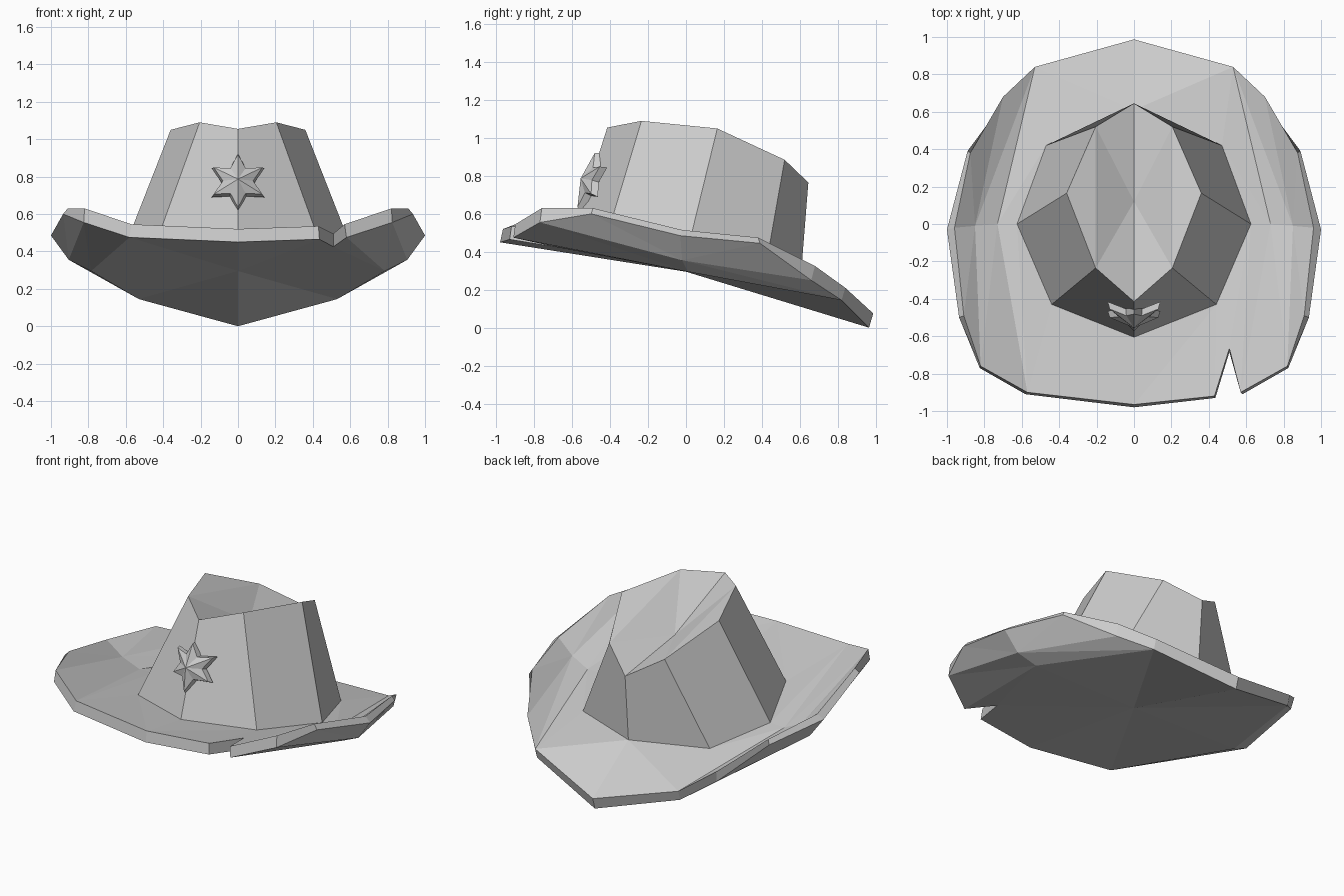
import bpy, bmesh, math
from mathutils import Vector

cube = bpy.data.objects.get("Cube")
if cube:
    bpy.data.objects.remove(cube, do_unlink=True)

felt = bpy.data.materials.new("light_grey")
felt.use_nodes = True
felt.diffuse_color = (0.6, 0.6, 0.6, 1)
felt.node_tree.nodes["Principled BSDF"].inputs["Base Color"].default_value = (0.6, 0.6, 0.6, 1)


class Part:
    """Collects faces given by corner positions and welds them into one object."""

    def __init__(self, name):
        self.name, self.bm = name, bmesh.new()

    def face(self, *corners):
        self.bm.faces.new([self.bm.verts.new(c) for c in corners])

    def finish(self):
        bmesh.ops.remove_doubles(self.bm, verts=self.bm.verts, dist=0.0005)
        bmesh.ops.recalc_face_normals(self.bm, faces=self.bm.faces)
        mesh = bpy.data.meshes.new(self.name)
        self.bm.to_mesh(mesh)
        self.bm.free()
        mesh.materials.append(felt)
        obj = bpy.data.objects.new(self.name, mesh)
        bpy.context.collection.objects.link(obj)
        return obj


def flip(points, side):
    return [Vector((x * side, y, z)) for x, y, z in points]


# Half outlines, all from front to back
BASE = [(0, -.605, .46), (.44, -.43, .44), (.625, 0, .375), (.47, .42, .32), (0, .61, .325)]
CREST = [(0, -.415, 1.055), (.205, -.235, 1.09), (.36, .165, 1.05), (.205, .52, .885), (0, .645, .765)]
RIM_TOP = [(0, -.965, .52), (.57, -.9, .545), (.82, -.76, .63), (.91, -.49, .63), (.96, -.02, .515),
           (.875, .38, .475), (.7, .68, .325), (.53, .84, .21), (0, .987, .075)]
RIM_LOW = [(0, -.98, .45), (.58, -.91, .475), (.825, -.77, .555), (.935, -.5, .6), (1, -.03, .485),
           (.89, .39, .445), (.69, .66, .25), (.53, .82, .145), (0, .965, 0)]
# Outer and inner creases where the brim curls up at the sides
FOLDS_TOP = [(.85, -.01, .425), (.73, 0, .37)]
FOLDS_LOW = [(.905, -.02, .355), (.785, .01, .295)]
DENT = Vector((0, .12, .84))
UNDER = Vector((0, 0, .295))

# Crown: leaning octagonal wall with a dented top
crown = Part("crown")
for side in (1, -1):
    base, crest = flip(BASE, side), flip(CREST, side)
    for i in range(4):
        crown.face(base[i], base[i + 1], crest[i + 1], crest[i])
    crown.face(crest[1], crest[2], crest[3])
    for a, b in ((0, 1), (1, 3), (3, 4)):
        crown.face(DENT, crest[a], crest[b])
crown.finish()

# Brim: curled sides, low back, and a V-shaped nick at the front left
brim = Part("brim")
for side in (1, -1):
    base, top, low = flip(BASE, side), flip(RIM_TOP, side), flip(RIM_LOW, side)
    fold_top, inner_top = flip(FOLDS_TOP, side)
    fold_low, inner_low = flip(FOLDS_LOW, side)
    # curled sides and outer edge
    for i in range(2, 7):
        brim.face(fold_top, top[i], top[i + 1])
        brim.face(fold_low, low[i], low[i + 1])
    for i in range(1, 8):
        brim.face(top[i], top[i + 1], low[i + 1], low[i])
    for rim, fold, inner in ((top, fold_top, inner_top), (low, fold_low, inner_low)):
        brim.face(inner, fold, rim[2])
        brim.face(inner, fold, rim[7])
        brim.face(inner, rim[2], rim[1])
    # back and middle of the upper and lower surfaces
    brim.face(base[2], inner_top, top[1])
    brim.face(base[3], inner_top, base[2])
    brim.face(base[3], top[7], inner_top)
    brim.face(base[3], base[4], top[7])
    brim.face(base[4], top[8], top[7])
    brim.face(UNDER, low[8], low[7])
    brim.face(UNDER, low[7], inner_low)
    if side == 1:
        nick_top, nick_low = Vector((.51, -.665, .495)), Vector((.51, -.685, .425))
        lip_top, lip_low = Vector((.43, -.92, .535)), Vector((.435, -.93, .465))
        brim.face(base[2], top[1], nick_top)
        brim.face(base[2], nick_top, base[1])
        brim.face(base[1], nick_top, lip_top)
        brim.face(inner_low, low[1], nick_low)
        brim.face(inner_low, nick_low, UNDER)
        brim.face(UNDER, nick_low, lip_low)
        brim.face(top[1], nick_top, nick_low, low[1])
        brim.face(nick_top, lip_top, lip_low, nick_low)
    else:
        lip_top, lip_low = top[1], low[1]
        brim.face(base[2], top[1], base[1])
        brim.face(inner_low, low[1], UNDER)
    brim.face(base[1], lip_top, top[0])
    brim.face(base[1], top[0], base[0])
    brim.face(UNDER, lip_low, low[0])
    brim.face(lip_top, top[0], low[0], lip_low)
brim.finish()


# Star badge: six points, folded around the front ridge of the crown
def badge_point(x, up, lift):
    ridge = (Vector(CREST[0]) - Vector(BASE[0])).normalized()
    out = Vector((0, -ridge.z, ridge.y))
    bend = Vector((0, .38 * abs(x), 0))
    return Vector((x, -.503, .77)) + ridge * up + out * lift + bend


def badge_ring(scale, lift):
    ring = []
    for i in range(12):
        radius = scale * (.163 if i % 2 == 0 else .088)
        angle = math.radians(30 * i)
        ring.append(badge_point(radius * math.sin(angle), radius * math.cos(angle), lift))
    return ring


badge = Part("star_badge")
back, front = badge_ring(1, -.01), badge_ring(.92, .025)
peak = badge_point(0, 0, .055)
for i in range(12):
    j = (i + 1) % 12
    badge.face(back[i], back[j], front[j], front[i])
    badge.face(front[i], front[j], peak)
badge.finish()
